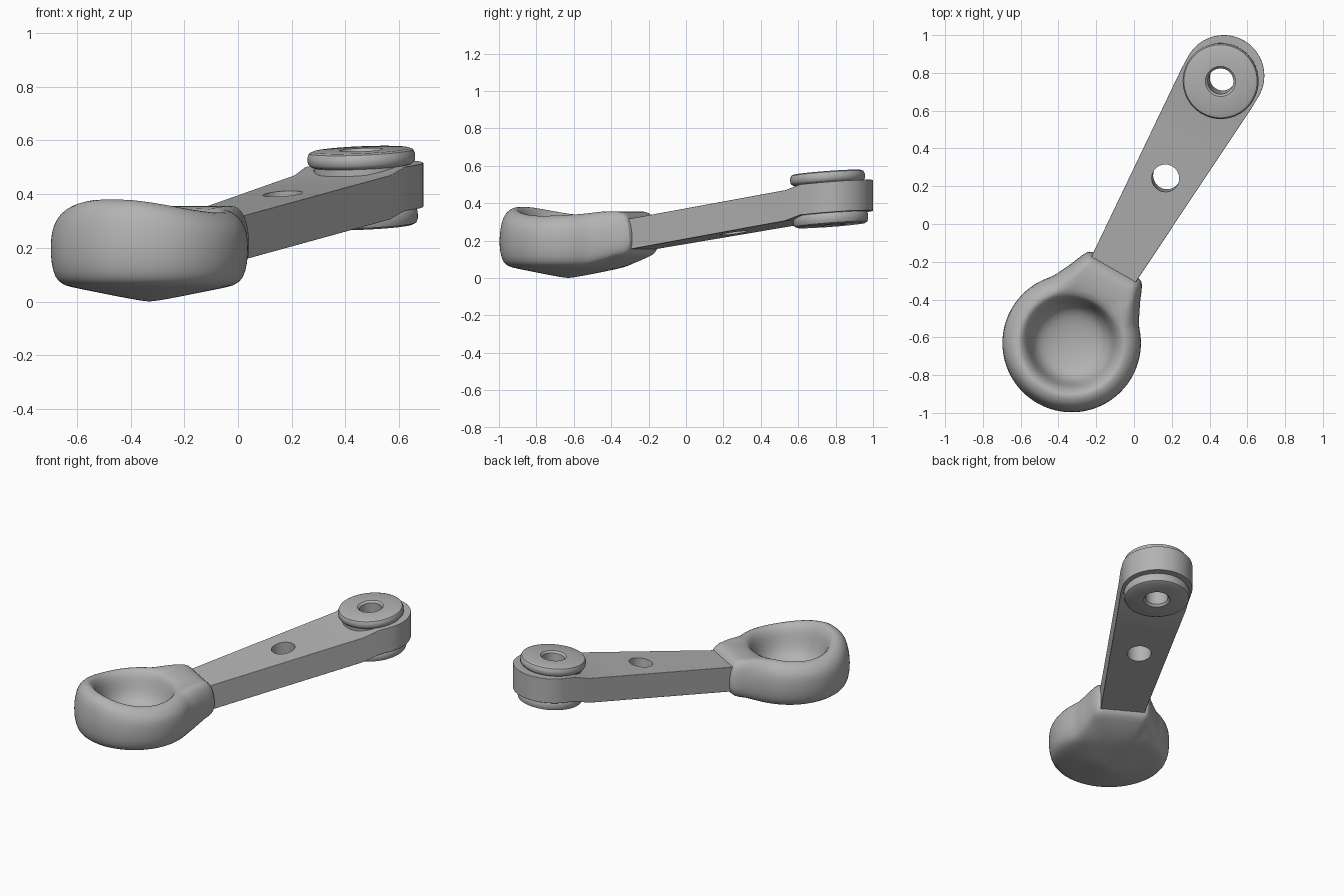
import bpy, bmesh, math
from mathutils import Matrix, Vector

if "Cube" in bpy.data.objects:
    bpy.data.objects.remove(bpy.data.objects["Cube"])

# Local frame: u runs from the cup centre along the arm, v across it
ORIGIN = Vector((-0.33, -0.63, 0))
ANGLE = math.atan2(1.415, 0.805)
PLACE = Matrix.Translation(ORIGIN) @ Matrix.Rotation(ANGLE, 4, 'Z')
TILT = 0.085          # pitch of the pivot end

grey = bpy.data.materials.new("plain grey")
grey.diffuse_color = (0.45, 0.45, 0.45, 1)
grey.use_nodes = True
grey.node_tree.nodes["Principled BSDF"].inputs["Base Color"].default_value = grey.diffuse_color


def make(name, bm, matrix=PLACE):
    bmesh.ops.recalc_face_normals(bm, faces=bm.faces[:])
    me = bpy.data.meshes.new(name)
    bm.to_mesh(me)
    bm.free()
    me.materials.append(grey)
    ob = bpy.data.objects.new(name, me)
    ob.matrix_world = matrix
    bpy.context.collection.objects.link(ob)
    return ob


def smooth(ob, degrees):
    bpy.ops.object.select_all(action='DESELECT')
    ob.select_set(True)
    bpy.context.view_layer.objects.active = ob
    bpy.ops.object.shade_smooth_by_angle(angle=math.radians(degrees))


def skin(bm, loops, closed):
    """Bridge equal loops of vertices with quads."""
    pairs = list(zip(loops, loops[1:] + loops[:1])) if closed else list(zip(loops, loops[1:]))
    for a, b in pairs:
        n = len(a)
        for i in range(n):
            j = (i + 1) % n
            bm.faces.new((a[i], a[j], b[j], b[i]))


# ---- cup with flared neck ----
def outline(t):
    """Distance from the cup centre to the round-plus-neck outline."""
    r = 0.60
    while r > 0.368:
        u, v = r * math.cos(t), abs(r * math.sin(t))
        d = 0.475 - u
        if 0 <= d < 0.275 and v <= 0.168 + 0.33 * d + 0.55 * d * d:
            break
        r -= 0.002
    return r


def rim_height(u):
    if u < 0:
        return 0.335 + 0.047 * min(1, (u / -0.27) ** 2)
    return 0.335 + 0.025 * min(1, (u / 0.3) ** 2)


def cup_column(t):
    R = outline(t)
    c = math.cos(t)
    lift = 0.05 * max(0, min(1, (R - 0.37) / 0.1))
    hr = rim_height(c * (R - 0.09))
    hi = rim_height(c * 0.27)
    return [(0.03, 0.003), (0.12, 0.019), (0.22, 0.040), (0.30, 0.055),
            (R - 0.045, 0.065 + lift), (R - 0.018, 0.085 + lift), (R - 0.003, 0.14 + lift * 0.6),
            (R, 0.20), (R - 0.004, 0.26), (R - 0.02, hr - 0.045), (R - 0.05, hr - 0.012),
            (R - 0.085, hr), (0.265, hi - 0.006), (0.238, hi - 0.035), (0.222, hi - 0.09),
            (0.195, 0.175), (0.14, 0.14), (0.06, 0.125)]


bm = bmesh.new()
N = 96
cols = [cup_column(2 * math.pi * i / N) for i in range(N)]
loops = []
for k in range(len(cols[0])):
    loops.append([bm.verts.new((cols[i][k][0] * math.cos(2 * math.pi * i / N),
                                cols[i][k][0] * math.sin(2 * math.pi * i / N),
                                cols[i][k][1])) for i in range(N)])
skin(bm, loops, False)
for loop, z in ((loops[0], 0.0), (loops[-1], 0.123)):
    tip = bm.verts.new((0, 0, z))
    for i in range(N):
        bm.faces.new((loop[i], loop[(i + 1) % N], tip))
cup = make("cup_and_neck", bm)
sub = cup.modifiers.new("round", 'SUBSURF')
sub.levels = sub.render_levels = 1
smooth(cup, 60)


# ---- tapered arm with rounded end ----
def arm_mid(u):
    if u < 1.45:
        return 0.24 + 0.153 * (u - 0.487)
    if u < 1.55:
        return 0.387 + 0.32 * (u - 1.45)
    return 0.419 + TILT * (u - 1.55)


HEAD_U, HEAD_R = 1.628, 0.215
stations = [(u, 0.138 + 0.077 * (u - 0.487) / 1.09)
            for u in (0.36, 0.7, 1.2, 1.45, 1.55)]
for i in range(0, 16):
    a = math.radians(i * 5.8)
    stations.append((HEAD_U + HEAD_R * math.sin(a), HEAD_R * math.cos(a)))
bm = bmesh.new()
sections = []
for u, w in stations:
    z, h = arm_mid(u), 0.082
    sections.append([bm.verts.new((u, v, zz)) for v, zz in
                     ((-w, z - h), (w, z - h), (w, z + h), (-w, z + h))])
skin(bm, sections, False)
bm.faces.new(sections[0])
bm.faces.new(sections[-1])
arm = make("arm", bm)
bev = arm.modifiers.new("soft edges", 'BEVEL')
bev.width, bev.segments, bev.limit_method = 0.018, 3, 'ANGLE'
bev.angle_limit = math.radians(40)


def cutter(name, u, z, r, pitch):
    b = bmesh.new()
    bmesh.ops.create_cone(b, cap_ends=True, segments=48, radius1=r, radius2=r, depth=0.6)
    ob = make(name, b, PLACE @ Matrix.Translation((u, 0, z)) @ Matrix.Rotation(-pitch, 4, 'Y'))
    ob.hide_render = True
    ob.hide_set(True)
    mod = arm.modifiers.new(name, 'BOOLEAN')
    mod.operation, mod.solver, mod.object = 'DIFFERENCE', 'EXACT', ob


cutter("middle_hole_cutter", 1.012, 0.32, 0.073, 0.1)
cutter("pivot_hole_cutter", 1.605, 0.425, 0.12, TILT)
smooth(arm, 35)

# ---- pivot bushing: two flanged discs on a hollow core ----
profile = [(0.068, -0.132), (0.08, -0.145), (0.18, -0.145), (0.195, -0.138), (0.201, -0.122),
           (0.201, -0.095), (0.194, -0.084), (0.18, -0.08), (0.18, 0.08), (0.19, 0.084),
           (0.2, 0.095), (0.201, 0.118), (0.194, 0.134), (0.18, 0.14), (0.08, 0.14), (0.068, 0.128)]
bm = bmesh.new()
M = 64
rings = [[bm.verts.new((r * math.cos(2 * math.pi * i / M), r * math.sin(2 * math.pi * i / M), z))
          for i in range(M)] for r, z in profile]
skin(bm, rings, True)
bushing = make("pivot_bushing", bm,
               PLACE @ Matrix.Translation((1.605, 0, 0.425)) @ Matrix.Rotation(-TILT, 4, 'Y'))
smooth(bushing, 40)
